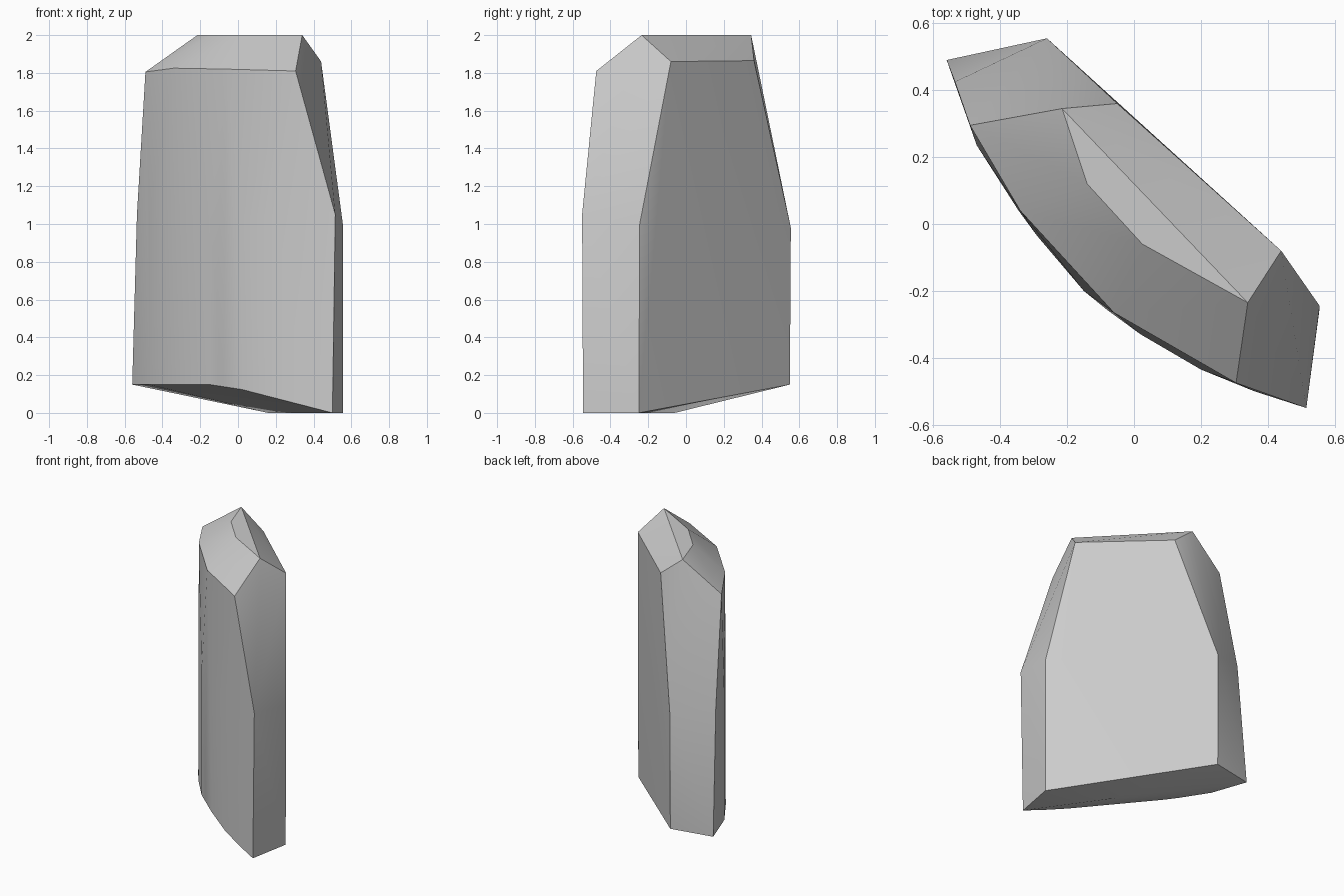
import bpy, bmesh, math

cube = bpy.data.objects.get("Cube")
if cube:
    bpy.data.objects.remove(cube, do_unlink=True)

# Single stone colour
stone = bpy.data.materials.new("stone grey")
stone.use_nodes = True
colour = (0.6, 0.6, 0.6, 1)
stone.diffuse_color = colour
stone.node_tree.nodes["Principled BSDF"].inputs["Base Color"].default_value = colour

# Curved front, shared by the foot and the shoulder
front_arc = [(-0.47, 0.235), (-0.345, 0.04), (-0.29, -0.035), (-0.15, -0.2),
             (-0.08, -0.257), (0.02, -0.33), (0.2, -0.435), (0.36, -0.5)]


def foot_height(x):
    """The cut under the slab rises from the right corner, then levels off."""
    return min(0.15, 0.15 * (0.5 - x) / 0.58)


points = [(x, y, foot_height(x)) for x, y in front_arc]
points += [(x, y, 1.04) for x, y in front_arc]

# Ends of the slab: foot corners, then shoulder corners
points += [(-0.56, 0.49, 0.15), (-0.26, 0.55, 0.15), (0.555, -0.25, 0), (0.5, -0.545, 0)]
points += [(-0.535, 0.425, 1.05), (-0.26, 0.555, 0.98), (0.555, -0.245, 1.0), (0.515, -0.55, 1.05)]

# Low point of the underside
points.append((0.16, -0.06, 0))

# Bevel line round the head: front edge, then back edge
points += [(-0.49, 0.295, 1.805), (-0.34, 0.04, 1.825), (-0.06, -0.265, 1.82), (0.305, -0.475, 1.81)]
points += [(-0.05, 0.36, 1.865), (0.44, -0.08, 1.86)]

# Flat crown
points += [(x, y, 2) for x, y in [(-0.215, 0.345), (-0.14, 0.12), (0.025, -0.06), (0.34, -0.235)]]

# Skin the convex slab and merge nearly flat triangles
bm = bmesh.new()
for p in points:
    bm.verts.new(p)
hull = bmesh.ops.convex_hull(bm, input=bm.verts[:])
bmesh.ops.delete(bm, geom=[v for v in bm.verts if not v.link_faces], context='VERTS')
bmesh.ops.dissolve_limit(bm, angle_limit=math.radians(1), verts=bm.verts[:], edges=bm.edges[:])
bmesh.ops.recalc_face_normals(bm, faces=bm.faces[:])

mesh = bpy.data.meshes.new("stone_slab")
bm.to_mesh(mesh)
bm.free()
mesh.materials.append(stone)
slab = bpy.data.objects.new("stone_slab", mesh)
bpy.context.collection.objects.link(slab)

# Smooth the curved front, keep the cut edges crisp
bpy.ops.object.select_all(action='DESELECT')
slab.select_set(True)
bpy.context.view_layer.objects.active = slab
bpy.ops.object.shade_smooth_by_angle(angle=math.radians(25))
